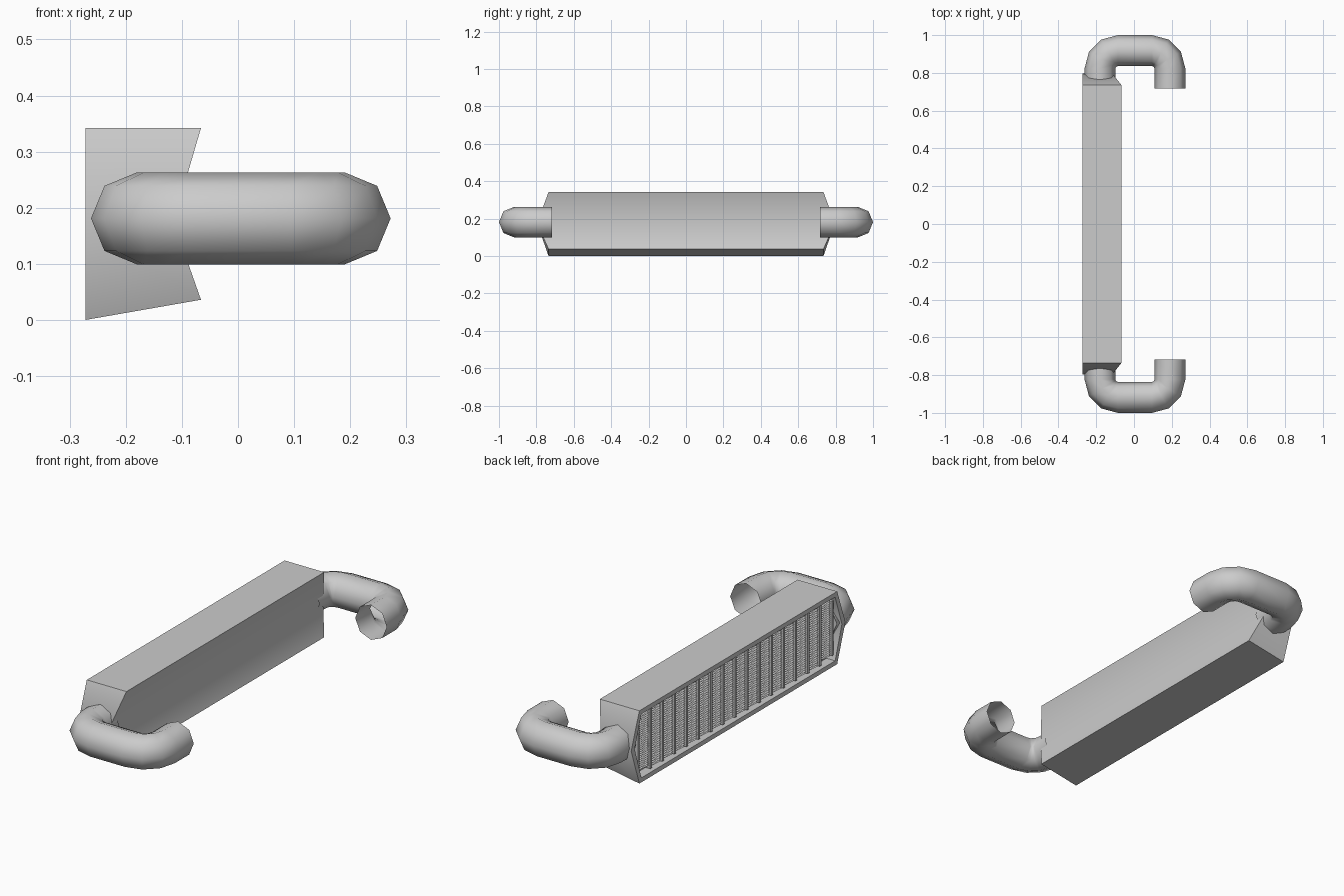
import bpy, bmesh
from math import sin, cos, pi, radians

if "Cube" in bpy.data.objects:
    bpy.data.objects.remove(bpy.data.objects["Cube"])


def finish(bm, name, angle=None):
    mesh = bpy.data.meshes.new(name)
    bm.to_mesh(mesh)
    bm.free()
    ob = bpy.data.objects.new(name, mesh)
    bpy.context.collection.objects.link(ob)
    if angle:
        bpy.ops.object.select_all(action='DESELECT')
        bpy.context.view_layer.objects.active = ob
        ob.select_set(True)
        bpy.ops.object.shade_smooth_by_angle(angle=radians(angle))
    return ob


# Cooler body: hexagonal block, V-grooved on the +x side
XB, XF, XM = -0.272, -0.066, -0.115
Y_CORNER, Y_TIP, Z_MID, Z_TOP = 0.735, 0.796, 0.175, 0.342
bm = bmesh.new()
back, front = {}, {}
for s in (-1, 1):
    for key, y, zb, zf, xf in (("t", Y_CORNER, Z_TOP, Z_TOP, XF),
                               ("m", Y_TIP, Z_MID, Z_MID, XM),
                               ("b", Y_CORNER, 0.0, 0.036, XF)):
        back[key, s] = bm.verts.new((XB, s * y, zb))
        front[key, s] = bm.verts.new((xf, s * y, zf))
loop = [("t", -1), ("m", -1), ("b", -1), ("b", 1), ("m", 1), ("t", 1)]
grille_face = bm.faces.new([back[k] for k in loop])
for a, b in zip(loop, loop[1:] + loop[:1]):
    bm.faces.new((back[a], back[b], front[b], front[a]))
for k in "tb":
    bm.faces.new((front[k, -1], front[k, 1], front["m", 1], front["m", -1]))
bmesh.ops.recalc_face_normals(bm, faces=bm.faces)
# Recessed opening with a raised frame
bmesh.ops.inset_region(bm, faces=[grille_face], thickness=0.026)
bmesh.ops.inset_region(bm, faces=[grille_face], thickness=0.0005, depth=-0.045)
finish(bm, "cooler_body", 45)


# Height of the opening at a given y
def z_range(y):
    t = min(1, max(0, (0.765 - abs(y)) / 0.05))
    return Z_MID - 0.147 * t, Z_MID + 0.138 * t


# Upright bars across the opening
bar_ys = [-0.72 + 0.09 * i for i in range(17)]
bm = bmesh.new()
for y in bar_ys:
    lo, hi = z_range(y)
    cube = bmesh.ops.create_cube(bm, size=1)["verts"]
    bmesh.ops.scale(bm, vec=(0.03, 0.012, hi - lo), verts=cube)
    bmesh.ops.translate(bm, vec=(-0.244, y, (lo + hi) / 2), verts=cube)
finish(bm, "grille_bars")

# Zigzag fins between the bars
bm = bmesh.new()
FOLDS = 56
for y0, y1 in zip(bar_ys, bar_ys[1:]):
    lo, hi = z_range(max(abs(y0), abs(y1)))
    prev = None
    for i in range(FOLDS + 1):
        z = lo + (hi - lo) * i / FOLDS
        y = (y0, y1)[i % 2]
        pair = [bm.verts.new((x, y, z)) for x in (-0.252, -0.228)]
        if prev:
            bm.faces.new((prev[0], prev[1], pair[1], pair[0]))
        prev = pair
finish(bm, "grille_fins")

# Open eight-sided hose with two bends, mirrored to the other end
R, BEND, Z_PIPE = 0.082, 0.095, 0.181
path = [(-0.18, 0.745, pi)]
for cx, angles in ((-0.085, (180, 150, 120, 90)), (0.095, (90, 60, 30, 0))):
    for d in angles:
        a = radians(d)
        path.append((cx + BEND * cos(a), 0.823 + BEND * sin(a), a))
path.append((0.19, 0.717, 0))
bm = bmesh.new()
prev = None
for x, y, a in path:
    ring = []
    for i in range(8):
        t = i * pi / 4
        ring.append(bm.verts.new((x + R * cos(t) * cos(a),
                                  y + R * cos(t) * sin(a),
                                  Z_PIPE + R * sin(t))))
    if prev:
        for i in range(8):
            j = (i + 1) % 8
            bm.faces.new((prev[i], ring[i], ring[j], prev[j]))
    prev = ring
bmesh.ops.recalc_face_normals(bm, faces=bm.faces)
# Normals must point away from the centre line of the end ring
bm.faces.ensure_lookup_table()
bm.normal_update()
first = bm.faces[0]
mid = first.calc_center_median()
if first.normal.x * (mid.x + 0.18) + first.normal.z * (mid.z - Z_PIPE) < 0:
    bmesh.ops.reverse_faces(bm, faces=bm.faces)
pipe = finish(bm, "hoses", 60)
mirror = pipe.modifiers.new("mirror", 'MIRROR')
mirror.use_axis = (False, True, False)
